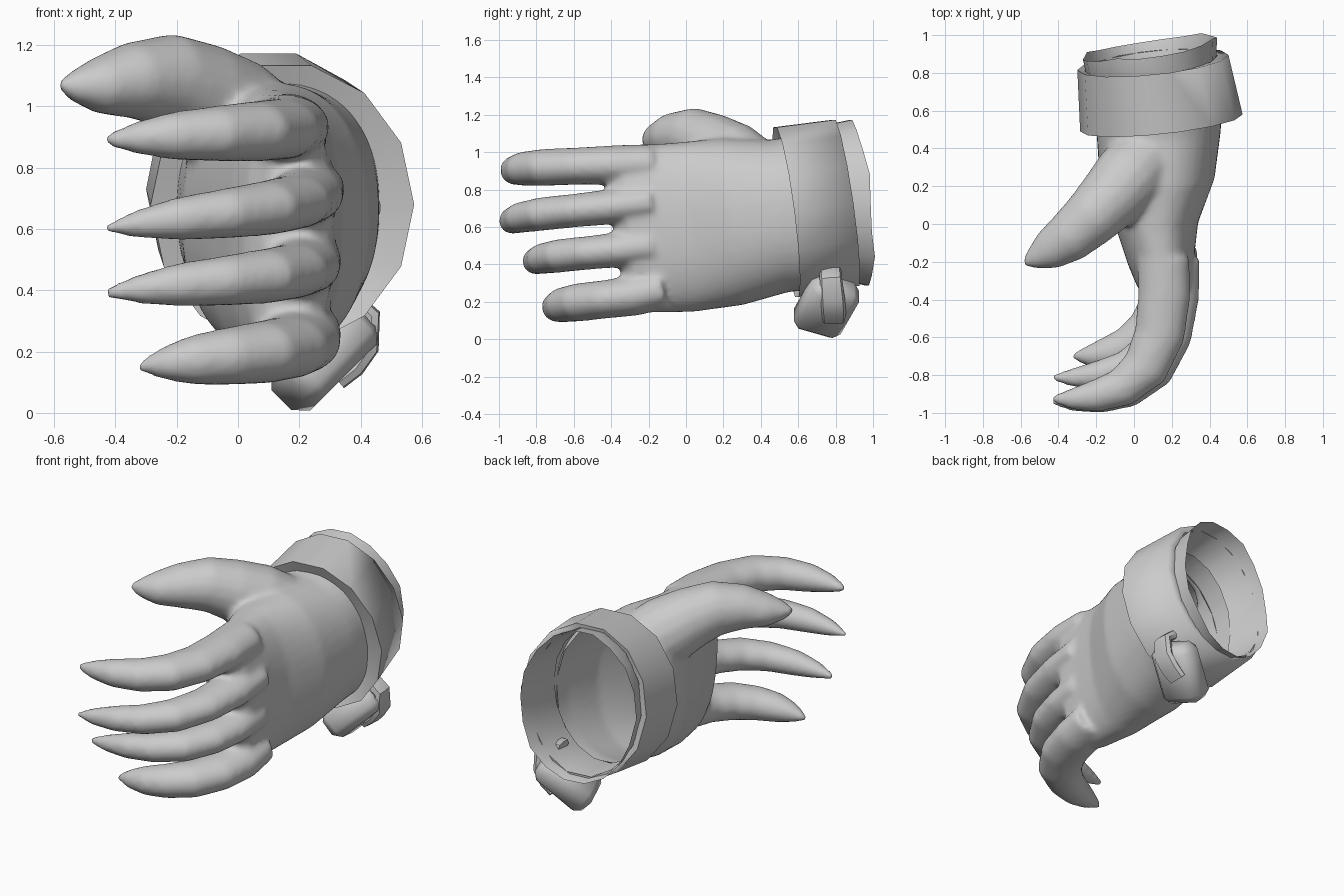
import bpy, bmesh, random
from math import sin, cos, pi, radians, copysign
from mathutils import Vector, Matrix

if "Cube" in bpy.data.objects:
    bpy.data.objects.remove(bpy.data.objects["Cube"])

random.seed(4)


def finish(bm, name, angle=40):
    bmesh.ops.recalc_face_normals(bm, faces=bm.faces)
    me = bpy.data.meshes.new(name)
    bm.to_mesh(me)
    bm.free()
    ob = bpy.data.objects.new(name, me)
    bpy.context.collection.objects.link(ob)
    bpy.ops.object.select_all(action='DESELECT')
    ob.select_set(True)
    bpy.context.view_layer.objects.active = ob
    bpy.ops.object.shade_smooth_by_angle(angle=radians(angle))
    return ob


def bridge(bm, a, b):
    n = len(a)
    for i in range(n):
        bm.faces.new((a[i], a[(i + 1) % n], b[(i + 1) % n], b[i]))


def tube(bm, path, n=16, ref=(0, 0, 1), power=2.0):
    """Capped loft; path rows are x, y, z, side radius, up radius."""
    pts = [Vector(p[:3]) for p in path]
    rings = []
    for i, p in enumerate(path):
        t = (pts[min(i + 1, len(pts) - 1)] - pts[max(i - 1, 0)]).normalized()
        side = t.cross(Vector(ref)).normalized()
        up = side.cross(t)
        ring = []
        for k in range(n):
            c, s = cos(2 * pi * k / n), sin(2 * pi * k / n)
            c = copysign(abs(c) ** (2 / power), c)
            s = copysign(abs(s) ** (2 / power), s)
            ring.append(bm.verts.new(pts[i] + side * c * p[3] + up * s * p[4]))
        rings.append(ring)
    for a, b in zip(rings, rings[1:]):
        bridge(bm, a, b)
    bm.faces.new(rings[0])
    bm.faces.new(rings[-1])


def band(name, rings, n=14, wave=0.0, angle=60):
    """Loft of tilted ellipses; rows are cx, cz, rx, rz, y, tilt over x, tilt over z."""
    bm = bmesh.new()
    loops = []
    for j, (cx, cz, rx, rz, y, tx, tz) in enumerate(rings):
        w = wave if j == len(rings) - 1 else 0
        loops.append([])
        for k in range(n):
            c, s = cos(2 * pi * k / n), sin(2 * pi * k / n)
            loops[-1].append(bm.verts.new((cx + rx * c, y + tx * c + tz * s
                                           + random.uniform(-w, w), cz + rz * s)))
    for a, b in zip(loops, loops[1:]):
        bridge(bm, a, b)
    return finish(bm, name, angle)


# Hand: palm, four curled fingers and thumb, fused into one skin
hand = bmesh.new()
tube(hand, [(.13, .74, .69, .335, .42), (.13, .5, .66, .33, .41), (.122, .25, .63, .305, .45),
            (.12, 0, .60, .22, .455), (.145, -.2, .59, .175, .45),
            (.165, -.32, .58, .145, .42), (.17, -.38, .57, .08, .36)], n=40, power=2.25)

# shared curl: x, share of reach, side radius, up radius
curl = [(.19, 0, .14, .105), (.19, .27, .14, .105), (.16, .54, .135, .1),
        (.08, .77, .125, .1), (-.05, .91, .105, .092), (-.2, .97, .086, .08),
        (-.33, .99, .056, .053), (-.44, .99, .016, .016)]
# base y, tip y, base z, tip z, x shift, x scale, thickness, drop easing
fingers = [(-.18, -.935, .94, .89, -.035, 1, 1, 1), (-.18, -.95, .735, .60, .035, 1, .9, .85),
           (-.18, -.82, .50, .39, .025, 1, .9, .85), (-.12, -.705, .27, .15, .005, .74, 1.03, .6)]
for y0, y1, z0, z1, dx, sx, th, ease in fingers:
    path = []
    for i, (x, u, a, b) in enumerate(curl):
        x = (x if x > 0 else x * sx) + dx * (1 - i / 7)
        path.append((x, y0 + (y1 - y0) * u, z0 + (z1 - z0) * (i / 7) ** ease, a * th, b * th))
    tube(hand, path)

tube(hand, [(.10, .38, .87, .19, .19), (-.03, .24, .97, .195, .2), (-.13, .13, 1.04, .175, .175),
            (-.23, .03, 1.085, .155, .155), (-.35, -.075, 1.085, .135, .125),
            (-.46, -.145, 1.067, .105, .092), (-.54, -.19, 1.067, .055, .05),
            (-.585, -.21, 1.07, .015, .015)])
hand_ob = finish(hand, "hand")
mod = hand_ob.modifiers.new("fuse", 'REMESH')
mod.mode = 'VOXEL'
mod.voxel_size = 0.017
bpy.ops.object.modifier_apply(modifier=mod.name)
mod = hand_ob.modifiers.new("soften", 'SMOOTH')
mod.factor, mod.iterations = 0.5, 10
bpy.ops.object.modifier_apply(modifier=mod.name)
# open the wrist so the glove is hollow
bm = bmesh.new()
bm.from_mesh(hand_ob.data)
bmesh.ops.delete(bm, geom=[v for v in bm.verts if v.co.y > .64], context='VERTS')
bm.to_mesh(hand_ob.data)
bm.free()
bpy.ops.object.shade_smooth_by_angle(angle=radians(80))

# Cuff: tilted band around the wrist, turned in to meet hand and sleeve
band("cuff", [(.13, .67, .335, .41, .56, .04, -.06), (.145, .68, .43, .465, .535, .045, -.06),
              (.10, .73, .40, .455, .855, .04, -.065), (.09, .73, .352, .43, .85, .04, -.065)],
     angle=95)

# Sleeve: thin uneven lining that continues the hand out of the cuff
band("sleeve", [(.13, .68, .33, .41, .63, 0, 0), (.09, .73, .345, .43, .84, .04, -.05),
                (.085, .73, .355, .45, .935, .055, -.045)], n=18, wave=.012)

# Toggle: bevelled block hanging under the cuff
bm = bmesh.new()
mat = (Matrix.Translation((.28, .75, .18)) @ Matrix.Rotation(radians(-45), 4, 'Y')
       @ Matrix.Rotation(radians(22), 4, 'Z') @ Matrix.Diagonal((.35, .27, .18, 1)))
bmesh.ops.create_cube(bm, size=1, matrix=mat)
bmesh.ops.bevel(bm, geom=bm.edges[:], offset=.045, segments=1, affect='EDGES')
finish(bm, "toggle_block", 60)

# Strap: flat loop over the outer face of the toggle
bm = bmesh.new()
tube(bm, [(.30, .765, .37, .03, .055), (.37, .77, .375, .03, .06), (.435, .775, .32, .03, .06),
          (.43, .785, .21, .03, .065), (.385, .79, .145, .028, .065), (.33, .79, .10, .025, .06)],
     n=8, ref=(0, 1, 0), power=3.5)
finish(bm, "toggle_strap", 50)
